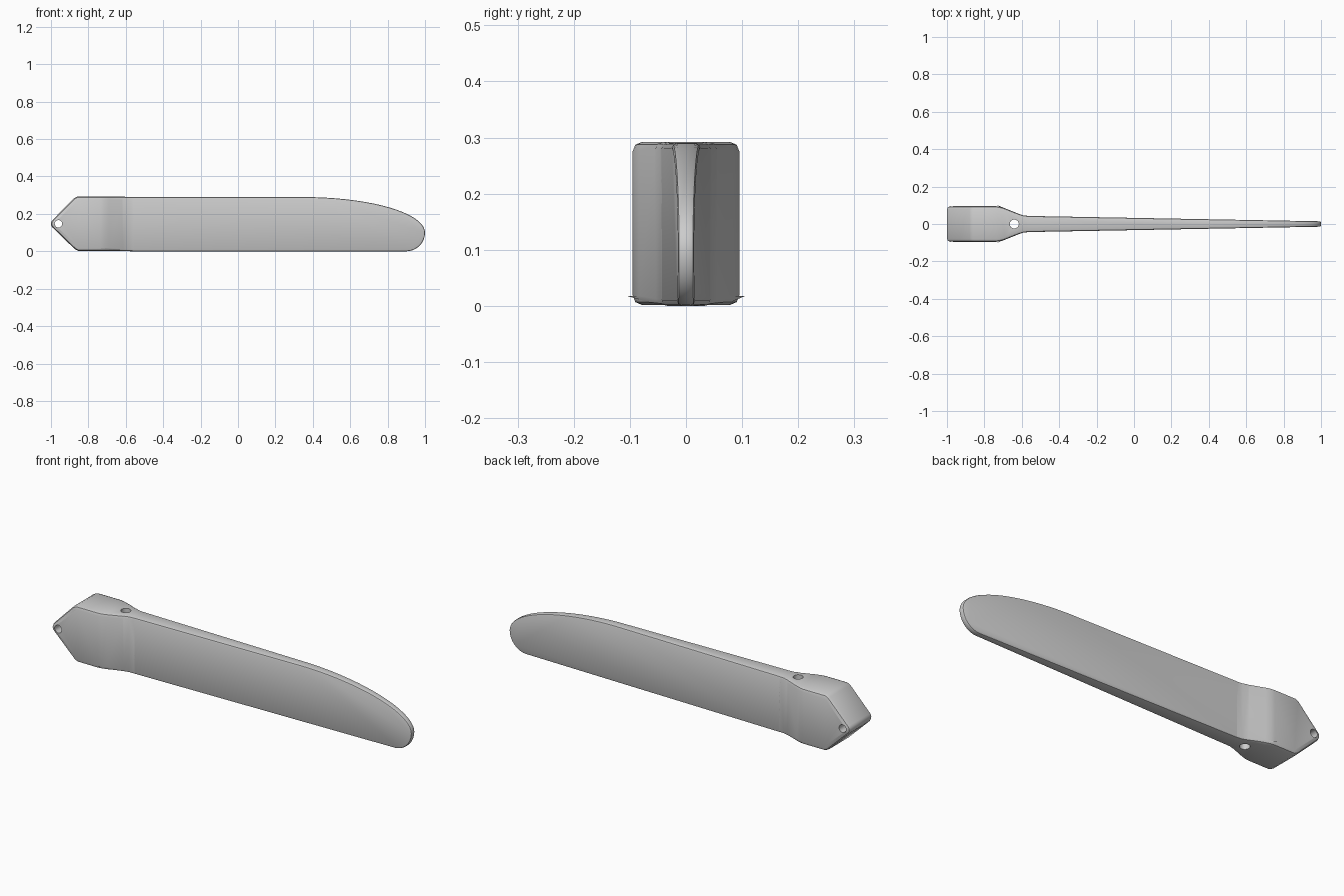
import bpy, bmesh, math
from mathutils import Vector

cube = bpy.data.objects.get("Cube")
if cube:
    bpy.data.objects.remove(cube, do_unlink=True)

grey = bpy.data.materials.new("plain grey")
grey.use_nodes = True
colour = (0.6, 0.6, 0.6, 1)
grey.diffuse_color = colour
grey.node_tree.nodes["Principled BSDF"].inputs["Base Color"].default_value = colour

# Half thickness along the length: thick grip, curved shoulder, tapering blade
STATIONS = [(-1.1, 0.095), (-0.735, 0.095), (-0.715, 0.092), (-0.69, 0.084),
            (-0.615, 0.054), (-0.59, 0.046), (-0.56, 0.043), (1.1, 0.0125)]


def half_width(x):
    for (x0, w0), (x1, w1) in zip(STATIONS, STATIONS[1:]):
        if x <= x1:
            return w0 + (w1 - w0) * (x - x0) / (x1 - x0)
    return STATIONS[-1][1]


def arc(cx, cz, rx, rz, start, end, steps):
    angles = [math.radians(start + (end - start) * i / steps) for i in range(steps + 1)]
    return [(cx + rx * math.cos(a), cz + rz * math.sin(a)) for a in angles]


# Side outline: pointed grip end, straight back and rounded blade tip
outline = arc(-0.972, 0.147, 0.028, 0.028, 135, 225, 6)
outline += [(-0.873, 0.012), (-0.855, 0.002), (-0.62, 0.002), (-0.57, 0)]
outline += arc(0.9, 0.1, 0.1, 0.1, -90, 0, 8)
outline += arc(0.35, 0.1, 0.65, 0.19, 0, 90, 18)[1:]
outline += [(-0.57, 0.291), (-0.62, 0.292), (-0.86, 0.292), (-0.878, 0.283)]

bm = bmesh.new()
side = bm.faces.new([bm.verts.new((x, -1, z)) for x, z in outline])
extruded = bmesh.ops.extrude_face_region(bm, geom=[side])
bmesh.ops.translate(bm, vec=(0, 2, 0),
                    verts=[v for v in extruded["geom"] if isinstance(v, bmesh.types.BMVert)])

# Cut across the length, then pull both sides in to the thickness
for x, _ in STATIONS[1:-1]:
    bmesh.ops.bisect_plane(bm, geom=bm.verts[:] + bm.edges[:] + bm.faces[:],
                           plane_co=(x, 0, 0), plane_no=(1, 0, 0))
for v in bm.verts:
    v.co.y *= half_width(v.co.x)
bmesh.ops.recalc_face_normals(bm, faces=bm.faces)

# Mark the rims for a wide bevel on the grip and a finer one on the blade
weight = bm.edges.layers.float.new("bevel_weight_edge")
for e in bm.edges:
    caps = [abs(f.normal.y) > 0.6 for f in e.link_faces]
    if len(caps) == 2 and caps[0] != caps[1]:
        x = (e.verts[0].co.x + e.verts[1].co.x) / 2
        e[weight] = 1 if x < -0.7 else 0.6 if x < -0.55 else 0.4

mesh = bpy.data.meshes.new("handle_and_blade")
bm.to_mesh(mesh)
bm.free()
mesh.materials.append(grey)
body = bpy.data.objects.new("handle_and_blade", mesh)
bpy.context.collection.objects.link(body)
bpy.context.view_layer.objects.active = body
body.select_set(True)

bevel = body.modifiers.new("rim bevel", "BEVEL")
bevel.limit_method = "WEIGHT"
bevel.width = 0.018
bevel.segments = 2
bpy.ops.object.modifier_apply(modifier=bevel.name)


# Round holes: one through the grip end, one down through the shoulder
def drill(name, location, axis, radius):
    hole = bmesh.new()
    bmesh.ops.create_cone(hole, cap_ends=True, segments=24, radius1=radius,
                          radius2=radius, depth=1)
    data = bpy.data.meshes.new(name)
    hole.to_mesh(data)
    hole.free()
    data.materials.append(grey)
    cutter = bpy.data.objects.new(name, data)
    cutter.location = location
    cutter.rotation_euler = Vector(axis).to_track_quat("Z", "Y").to_euler()
    cutter.hide_render = True
    bpy.context.collection.objects.link(cutter)
    cut = body.modifiers.new(name, "BOOLEAN")
    cut.operation = "DIFFERENCE"
    cut.solver = "EXACT"
    cut.object = cutter
    bpy.ops.object.modifier_apply(modifier=cut.name)
    bpy.data.objects.remove(cutter, do_unlink=True)


drill("lanyard_hole", (-0.96, 0, 0.147), (0, 1, 0), 0.02)
drill("shoulder_hole", (-0.64, 0, 0.147), (0, 0, 1), 0.024)

bpy.ops.object.shade_smooth_by_angle(angle=math.radians(30))
